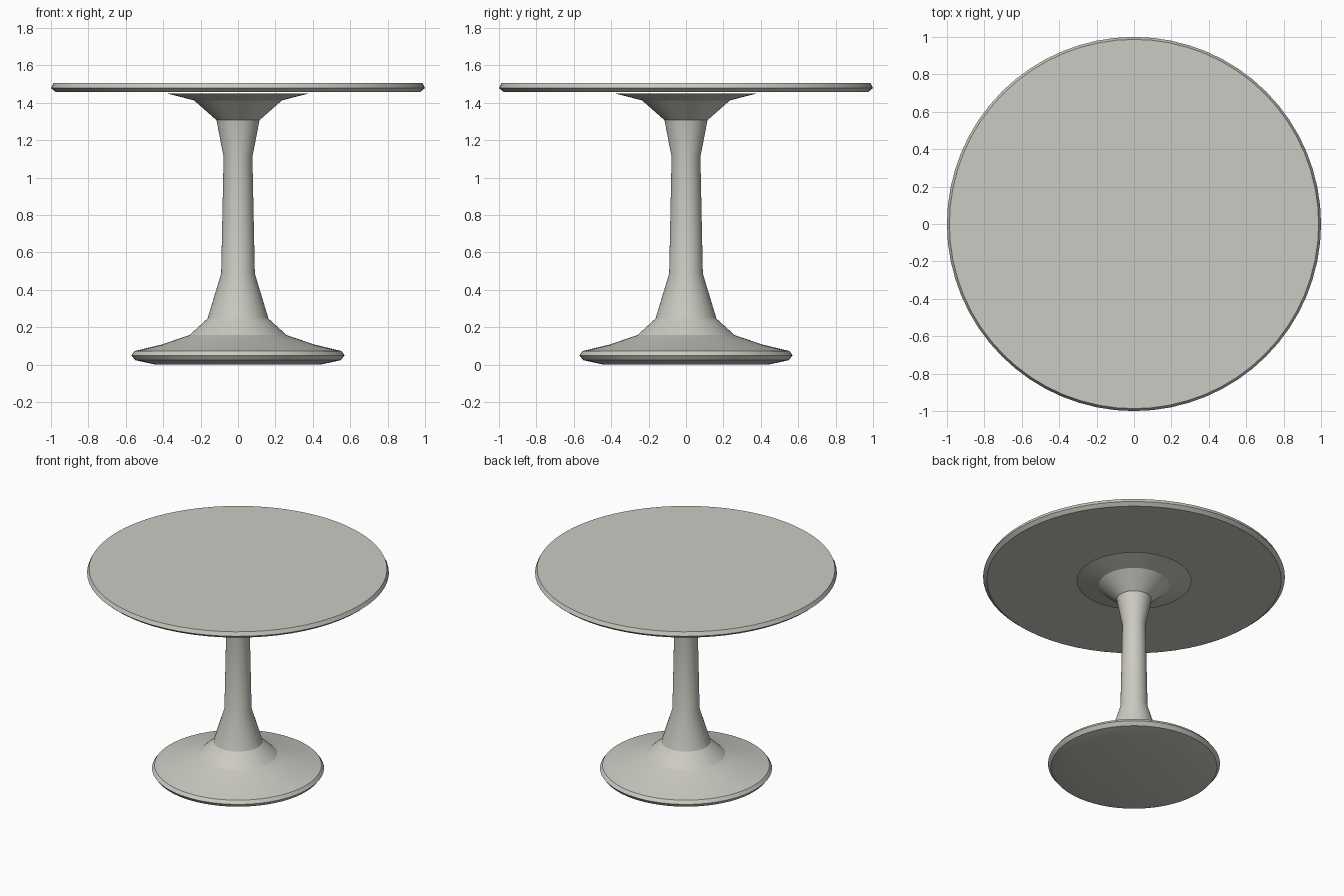
import bpy, bmesh, math

if "Cube" in bpy.data.objects:
    bpy.data.objects.remove(bpy.data.objects["Cube"])

SIDES = 64

# Single warm light grey finish
mat = bpy.data.materials.new("warm_light_grey")
mat.diffuse_color = (0.60, 0.59, 0.54, 1.0)
mat.use_nodes = True
mat.node_tree.nodes["Principled BSDF"].inputs["Base Color"].default_value = mat.diffuse_color


def lathe(name, profile):
    """Turn a (radius, z) profile, listed bottom to top, into a capped solid."""
    bm = bmesh.new()
    rings = []
    for r, z in profile:
        rings.append([bm.verts.new((r * math.cos(2 * math.pi * i / SIDES),
                                    r * math.sin(2 * math.pi * i / SIDES), z))
                      for i in range(SIDES)])
    for lo, hi in zip(rings, rings[1:]):
        for i in range(SIDES):
            j = (i + 1) % SIDES
            bm.faces.new((lo[i], lo[j], hi[j], hi[i]))
    bm.faces.new(rings[0][::-1])
    bm.faces.new(rings[-1])
    mesh = bpy.data.meshes.new(name)
    bm.to_mesh(mesh)
    bm.free()
    mesh.materials.append(mat)
    obj = bpy.data.objects.new(name, mesh)
    bpy.context.collection.objects.link(obj)
    bpy.context.view_layer.objects.active = obj
    obj.select_set(True)
    bpy.ops.object.shade_smooth_by_angle(angle=math.radians(20))
    obj.select_set(False)
    return obj


# Flared trumpet pedestal: foot, column and the collar under the top
lathe("pedestal", [
    (0.44, 0.0), (0.55, 0.024), (0.57, 0.05), (0.553, 0.073), (0.41, 0.107),
    (0.26, 0.158), (0.163, 0.246), (0.09, 0.487), (0.077, 1.11),
    (0.115, 1.307), (0.235, 1.413), (0.38, 1.45)])

# Thin round top with a bevelled rim
lathe("table_top", [(0.975, 1.458), (1.0, 1.479), (0.987, 1.506)])
